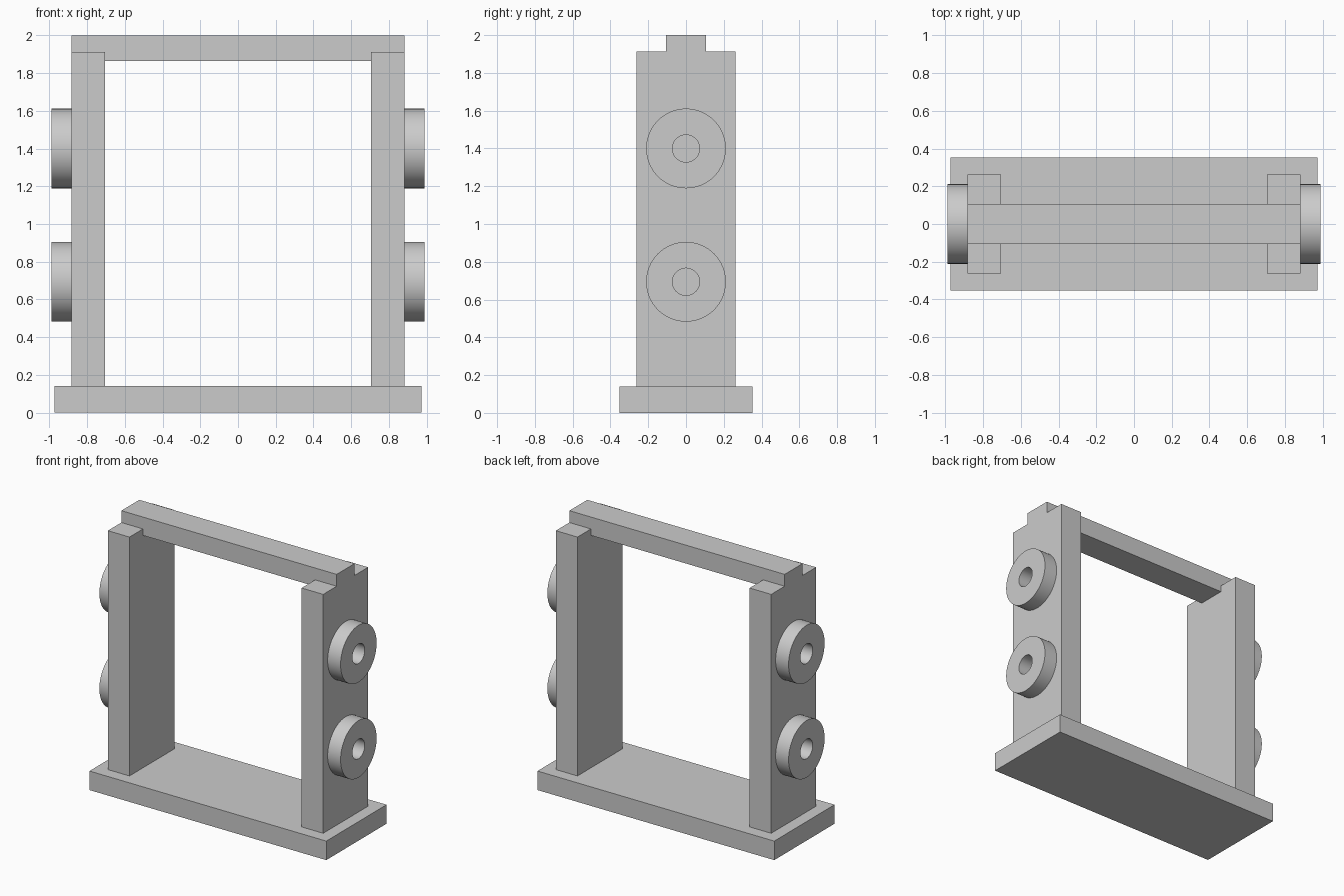
import bpy, bmesh, math
from mathutils import Matrix, Vector

if "Cube" in bpy.data.objects:
    bpy.data.objects.remove(bpy.data.objects["Cube"])

GREY = (0.6, 0.6, 0.6, 1.0)
grey = bpy.data.materials.new("plain_grey")
grey.use_nodes = True
grey.diffuse_color = GREY
grey.node_tree.nodes["Principled BSDF"].inputs["Base Color"].default_value = GREY


def add_object(name, bm):
    bmesh.ops.recalc_face_normals(bm, faces=bm.faces)
    mesh = bpy.data.meshes.new(name)
    bm.to_mesh(mesh)
    bm.free()
    mesh.materials.append(grey)
    obj = bpy.data.objects.new(name, mesh)
    bpy.context.collection.objects.link(obj)
    return obj


def activate(obj):
    bpy.ops.object.select_all(action='DESELECT')
    obj.select_set(True)
    bpy.context.view_layer.objects.active = obj


def box(name, low, high):
    low, high = Vector(low), Vector(high)
    bm = bmesh.new()
    bmesh.ops.create_cube(bm, size=1, matrix=Matrix.Translation((low + high) / 2)
                          @ Matrix.Diagonal((*(high - low), 1)))
    return add_object(name, bm)


def ring(name, x_inner, x_outer, z, radius, bore, steps=64):
    """Flat ring around the x axis, spun from a rectangular section."""
    bm = bmesh.new()
    section = [(x_inner, bore), (x_outer, bore), (x_outer, radius), (x_inner, radius)]
    verts = [bm.verts.new((x, 0, z + r)) for x, r in section]
    edges = [bm.edges.new((verts[i], verts[(i + 1) % 4])) for i in range(4)]
    bmesh.ops.spin(bm, geom=verts + edges, cent=(0, 0, z), axis=(1, 0, 0),
                   angle=math.tau, steps=steps, use_merge=True)
    bmesh.ops.remove_doubles(bm, verts=bm.verts, dist=0.0001)
    obj = add_object(name, bm)
    activate(obj)
    bpy.ops.object.shade_smooth_by_angle(angle=math.radians(30))
    return obj


# Base plate
BASE_TOP, POST_IN, POST_OUT = 0.141, 0.706, 0.883
box("base_plate", (-0.971, -0.353, 0), (0.971, 0.353, BASE_TOP))

# Top beam fused with both posts into one frame
frame = box("post_and_beam_frame", (-POST_OUT, -0.105, 1.864), (POST_OUT, 0.105, 2))
for side in (-1, 1):
    xs = sorted((side * POST_IN, side * POST_OUT))
    post = box("post", (xs[0], -0.263, BASE_TOP), (xs[1], 0.263, 1.912))
    activate(frame)
    union = frame.modifiers.new("fuse", 'BOOLEAN')
    union.operation = 'UNION'
    union.solver = 'EXACT'
    union.object = post
    bpy.ops.object.modifier_apply(modifier=union.name)
    bpy.data.objects.remove(post)

# Merge leftover coplanar faces of the frame
bm = bmesh.new()
bm.from_mesh(frame.data)
bmesh.ops.dissolve_limit(bm, angle_limit=0.01, verts=bm.verts, edges=bm.edges)
bm.to_mesh(frame.data)
bm.free()

# Two bored discs on the outside of each post
for side, label in ((1, "left"), (-1, "right")):
    for z, level in ((0.694, "lower"), (1.4, "upper")):
        ring(f"{label}_{level}_disc", side * POST_OUT, side * 0.989, z, 0.211, 0.072)
